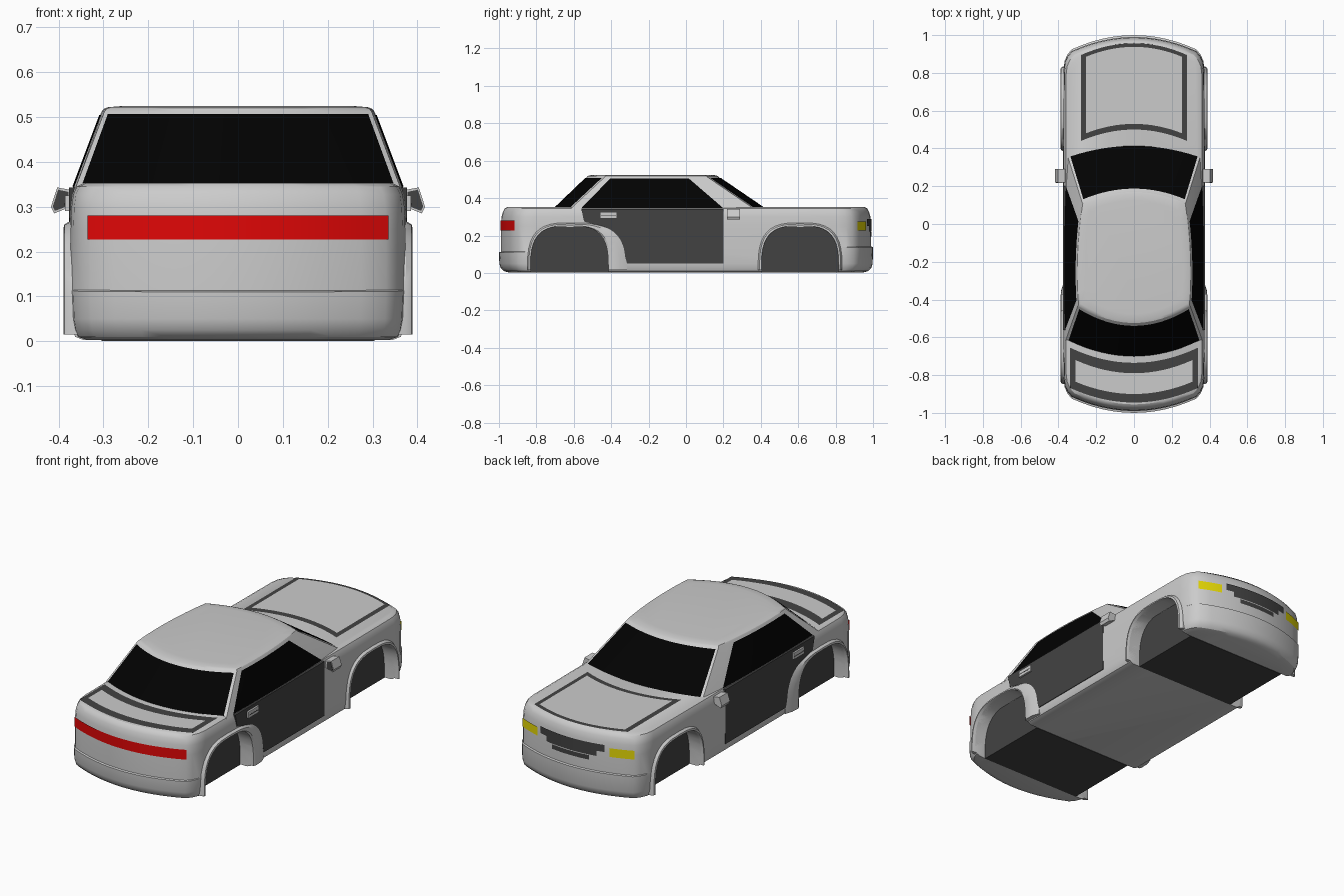
import bpy, bmesh, math

if "Cube" in bpy.data.objects:
    bpy.data.objects.remove(bpy.data.objects["Cube"])


def mat(name, c):
    m = bpy.data.materials.new(name)
    m.diffuse_color = (*c, 1)
    m.use_nodes = True
    m.node_tree.nodes["Principled BSDF"].inputs["Base Color"].default_value = m.diffuse_color
    return m


DARK = mat("dark_trim", (0.055, 0.055, 0.055))
BLACK = mat("glass", (0.0005, 0.0005, 0.0005))
RED = mat("tail_red", (0.75, 0.002, 0.002))
YELLOW = mat("lamp_yellow", (0.8, 0.7, 0.002))


def select(ob):
    bpy.ops.object.select_all(action='DESELECT')
    ob.select_set(True)
    bpy.context.view_layer.objects.active = ob


def shade(ob):
    select(ob)
    bpy.ops.object.shade_smooth_by_angle(angle=math.radians(30))


def make(name, verts, faces, material=None):
    me = bpy.data.meshes.new(name)
    me.from_pydata(verts, [], faces)
    bm = bmesh.new()
    bm.from_mesh(me)
    bmesh.ops.recalc_face_normals(bm, faces=bm.faces)
    bm.to_mesh(me)
    bm.free()
    ob = bpy.data.objects.new(name, me)
    bpy.context.collection.objects.link(ob)
    if material:
        me.materials.append(material)
    shade(ob)
    return ob


def loft(name, rings, material=None):
    n = len(rings[0])
    faces = [(k * n + i, k * n + (i + 1) % n, (k + 1) * n + (i + 1) % n, (k + 1) * n + i)
             for k in range(len(rings) - 1) for i in range(n)]
    faces += [tuple(range(n)), tuple((len(rings) - 1) * n + i for i in range(n))]
    return make(name, [p for r in rings for p in r], faces, material)


def patch(name, f, material=None, nu=16, nv=2):
    """Grid surface from f(u, v) with u, v in 0..1."""
    w = nu + 1
    return make(name, [f(i / nu, j / nv) for j in range(nv + 1) for i in range(w)],
                [(j * w + i, j * w + i + 1, (j + 1) * w + i + 1, (j + 1) * w + i)
                 for j in range(nv) for i in range(nu)], material)


def prism(name, pts, a, b, axis='x', material=None):
    """Closed profile pushed from a to b along x (yz profile) or y (xz profile)."""
    put = (lambda p, d: (d, p[0], p[1])) if axis == 'x' else (lambda p, d: (p[0], d, p[1]))
    return loft(name, [[put(p, a) for p in pts], [put(p, b) for p in pts]], material)


def box(name, x, y, z, material=None):
    return prism(name, [(y[0], z[0]), (y[1], z[0]), (y[1], z[1]), (y[0], z[1])], *x, material=material)


def lerp(a, b, t):
    return a + (b - a) * t


# Main body: bowed plan outline lofted upwards, with a proud bumper step
def end_y(x):
    return 1 - 0.09 * (x / 0.36) ** 2


quarter = [(0.055 * i, end_y(0.055 * i)) for i in range(7)]
quarter += [(0.352, 0.898), (0.367, 0.865), (0.373, 0.82), (0.375, 0.5), (0.375, 0)]
half = quarter + [(x, -y) for x, y in reversed(quarter[:-1])]
plan = half + [(-x, y) for x, y in reversed(half[1:-1])]
levels = [(0.003, .03, .05), (0.010, .012, .025), (0.025, .006, .01), (0.05, .002, .002),
          (0.11, 0, 0), (0.113, 0, .01), (0.25, 0, .01), (0.30, .002, .014),
          (0.328, .006, .022), (0.345, .014, .032), (0.353, .03, .045)]
body = loft("body", [[(x * (1 - ix / 0.375), y * (1 - iy), z + (0.014 * (1 + y) if 0.1 < z < 0.12 else 0))
                      for x, y in plan] for z, ix, iy in levels])


# Wheel arches: cut into the body, then add flares and dark inner wells
def arch(c, back, front, top, n=20):
    pts = []
    for i in range(n + 1):
        ca, sa = math.cos(math.pi * i / n), max(0, math.sin(math.pi * i / n))
        r = front if ca > 0 else back
        pts.append((c + math.copysign(abs(ca) ** 0.65, ca) * r, 0.015 + (top - 0.015) * sa ** 0.65))
    return pts


ARCHES = {"rear": ((-0.62, 0.21, 0.205, 0.25), (-0.62, 0.228, 0.305, 0.268)),
          "front": ((0.61, 0.205, 0.205, 0.25), (0.61, 0.225, 0.225, 0.268))}
LIP = ((0.31, 0), (0.383, 0), (0.389, 0.12), (0.387, 0.6), (0.374, 1), (0.34, 1))
for label, (inner, outer) in ARCHES.items():
    pin, pout = arch(*inner), arch(*outer)
    for s in (1, -1):
        cut = prism("arch_cutter", [(pin[0][0], -0.1)] + pin + [(pin[-1][0], -0.1)], s * 0.30, s * 0.5)
        cut.hide_render = True
        md = body.modifiers.new("arch", 'BOOLEAN')
        md.operation, md.solver, md.object = 'DIFFERENCE', 'EXACT', cut
        select(body)
        bpy.ops.object.modifier_apply(modifier=md.name)
        bpy.data.objects.remove(cut)
        # flare: lip section swept along the arch
        loft(label + "_flare", [[(s * x, lerp(a[0], b[0], t), lerp(a[1], b[1], t)) for x, t in LIP]
                                for a, b in zip(pin, pout)])
    c, bk, fr, top = inner
    box(label + "_wheel_well", (-0.304, 0.304), (c - bk, c + fr), (0.001, top - 0.005), DARK)
shade(body)

# Cabin: bowed outline tapering to the roof
BOT = dict(wf=.356, wr=.365, yf=.435, bf=.06, yr=-.715, br=.09, bulge=.010, z=.335)
TOP = dict(wf=.275, wr=.298, yf=.175, bf=.06, yr=-.53, br=.095, bulge=.016, z=.512)


def par(t):
    return {k: lerp(BOT[k], TOP[k], t) for k in BOT}


def front_pt(t, x):
    p = par(t)
    return (x * p["wf"], p["yf"] - p["bf"] * x * x, p["z"])


def rear_pt(t, x):
    p = par(t)
    return (x * p["wr"], p["yr"] + p["br"] * x * x, p["z"])


def side_pt(t, s):
    p = par(t)
    return (lerp(p["wf"], p["wr"], s) + p["bulge"] * 4 * s * (1 - s),
            lerp(p["yf"] - p["bf"], p["yr"] + p["br"], s), p["z"])


def cabin_ring(t, scale=1.0, z=None):
    side = [side_pt(t, i / 8) for i in range(1, 8)]
    r = [front_pt(t, -1 + i / 6) for i in range(13)] + side
    r += [rear_pt(t, 1 - i / 6) for i in range(13)] + [(-x, y, h) for x, y, h in reversed(side)]
    return [(x * scale, -0.17 + (y + 0.17) * scale, z or h) for x, y, h in r]


loft("cabin", [cabin_ring(0), cabin_ring(1), cabin_ring(1, 0.985, 0.518),
               cabin_ring(1, 0.95, 0.522), cabin_ring(1, 0.85, 0.5245)])


# Windows
def screen(pt, sign):
    def f(u, v):
        x, y, z = pt(lerp(0.09, 0.96, v), lerp(-0.965, 0.965, u))
        return (x, y + sign * 0.002, z + 0.002)
    return f


def side_glass(s):
    def f(u, v):
        t = lerp(0.06, 0.96, v)
        y = lerp(lerp(0.20, 0.015, v), lerp(-0.56, -0.405, v), u)
        y0, y1 = side_pt(t, 0)[1], side_pt(t, 1)[1]
        x, y, z = side_pt(t, (y0 - y) / (y0 - y1))
        return (s * (x + 0.002), y, z)
    return f


patch("windshield", screen(front_pt, 1), BLACK)
patch("rear_window", screen(rear_pt, -1), BLACK)
for s in (1, -1):
    patch("side_window", side_glass(s), BLACK)
    # Doors, handles and mirrors
    prism("door_panel", [(-.56, .343), (-.545, .275), (-.46, .25), (-.38, .2), (-.335, .12),
                         (-.315, .05), (.20, .05), (.20, .343)], s * 0.33, s * 0.3765, material=DARK)
    box("door_handle", (s * 0.37, s * 0.386), (-.46, -.37), (.29, .325))
    box("handle_groove", (s * 0.37, s * 0.3865), (-.455, -.375), (.303, .308), DARK)
    prism("side_mirror", [(s * .36, .305), (s * .41, .285), (s * .417, .30), (s * .403, .343),
                          (s * .36, .335)], 0.22, 0.29, 'y')
    prism("mirror_glass", [(s * .378, .302), (s * .408, .291), (s * .413, .30), (s * .401, .338),
                           (s * .378, .333)], 0.218, 0.222, 'y', DARK)


# Hood and trunk lids: dark seam band with a grey panel on top
def lid(name, w, y0, y1, c0, c1, z, material=None):
    # y0, y1 are centre positions; c0, c1 are corner positions
    def f(u, v):
        k = 2 * u - 1
        return (k * w, lerp(lerp(y0, c0, k * k), lerp(y1, c1, k * k), v), z)
    patch(name, f, material, nv=1)


lid("hood_seam", 0.28, 0.50, 0.957, 0.44, 0.895, 0.355, DARK)
lid("hood_panel", 0.255, 0.53, 0.938, 0.48, 0.885, 0.3575)
lid("trunk_seam", 0.338, -0.735, -0.945, -0.655, -0.868, 0.355, DARK)
lid("trunk_panel", 0.31, -0.79, -0.90, -0.72, -0.835, 0.3575)


# Lamps and grille follow the bowed ends
def end_strip(name, x0, x1, z0, z1, sign, material):
    patch(name, lambda u, v: (lerp(x0, x1, u), sign * (end_y(lerp(x0, x1, u)) * 0.989 + 0.004),
                              lerp(z0, z1, v)), material, nu=12, nv=1)


end_strip("tail_light", -0.335, 0.335, 0.227, 0.28, -1, RED)
for i, w in enumerate((0.19, 0.15, 0.11)):
    end_strip("grille", -w, w, 0.25 - 0.028 * i, 0.288 - 0.035 * i, 1, DARK)
for s in (1, -1):
    end_strip("headlight", s * 0.215, s * 0.335, 0.228, 0.275, 1, YELLOW)
